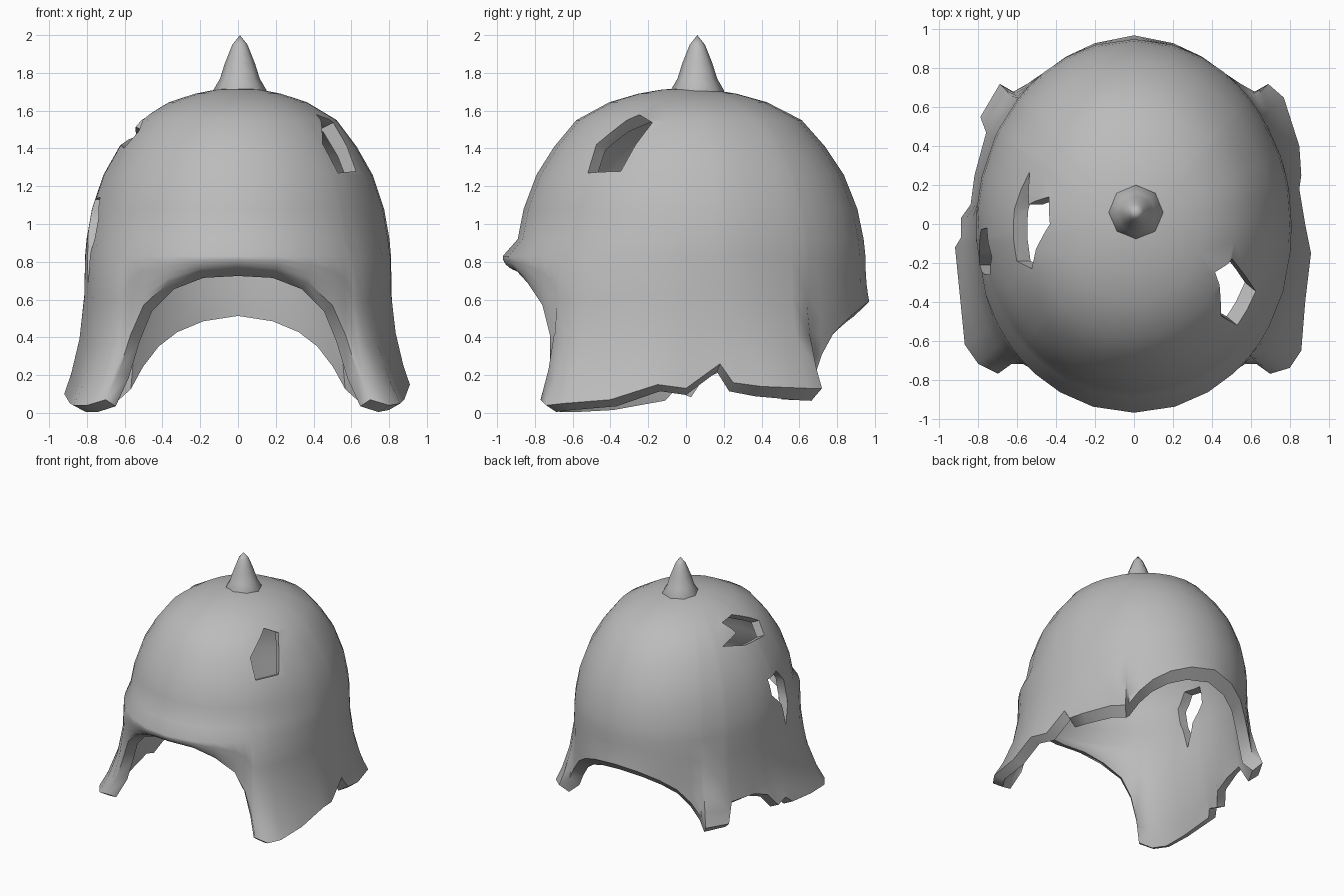
import bpy, bmesh, math
from mathutils import Vector

cube = bpy.data.objects.get("Cube")
if cube:
    bpy.data.objects.remove(cube, do_unlink=True)

steel = bpy.data.materials.new("grey_steel")
steel.use_nodes = True
grey = (0.5, 0.5, 0.5, 1)
steel.diffuse_color = grey
steel.node_tree.nodes["Principled BSDF"].inputs["Base Color"].default_value = grey


def make_object(name, bm):
    """Turn a bmesh into a linked object with consistent normals."""
    bmesh.ops.recalc_face_normals(bm, faces=bm.faces)
    mesh = bpy.data.meshes.new(name)
    bm.to_mesh(mesh)
    bm.free()
    mesh.materials.append(steel)
    obj = bpy.data.objects.new(name, mesh)
    bpy.context.collection.objects.link(obj)
    return obj


def bridge(bm, upper, lower):
    """Join two closed rings of vertices with quads."""
    for i in range(len(upper)):
        j = (i + 1) % len(upper)
        bm.faces.new((upper[i], upper[j], lower[j], lower[i]))


def fan(bm, tip, ring):
    """Close a ring with triangles to one vertex."""
    for i in range(len(ring)):
        bm.faces.new((tip, ring[i], ring[(i + 1) % len(ring)]))


def mirror(points):
    return [(-x, y, z) for x, y, z in reversed(points)]


# Lower rim: brow arch, ragged left side, neck arch, ragged right side
brow = [(.2, -.89, .75), (.37, -.84, .69), (.5, -.76, .57), (.57, -.72, .41),
        (.63, -.72, .22), (.7, -.77, .07)]
left_side = [(.8, -.74, .04), (.86, -.65, .05), (.88, -.4, .07), (.91, -.15, .15),
             (.88, 0, .13), (.85, .18, .26), (.86, .25, .16), (.85, .4, .14),
             (.77, .65, .13)]
neck = [(.69, .72, .13), (.62, .68, .19), (.55, .72, .31), (.46, .78, .42),
        (.35, .86, .5), (.2, .93, .56)]
right_side = [(-.79, .55, .13), (-.76, .47, .28), (-.82, .25, .28), (-.84, .1, .22),
              (-.89, .03, .12), (-.89, -.07, .15), (-.92, -.12, .1),
              (-.89, -.42, .05), (-.87, -.62, .04), (-.8, -.72, .04)]
rim = ([(0, -.92, .76)] + brow + left_side + neck + [(0, .97, .59)]
       + mirror(neck) + right_side + mirror(brow))

# Dome profile: share of full radius, height
crown = [(.14, 1.712), (.28, 1.69), (.45, 1.645), (.645, 1.55), (.775, 1.41),
         (.88, 1.26), (.955, 1.08), (.99, .92), (1, .83)]
THICK = .078


def dome_radius(x, y):
    """Oval plan, slightly longer at the back."""
    d = math.hypot(x, y)
    depth = .95 if y > 0 else .9
    return 1 / math.hypot(x / d / .81, y / d / depth)


def shell_rings(inset):
    """Rings from crown to rim, moved inwards by inset."""
    rings = []
    for share, height in crown:
        ring = []
        for x, y, z in rim:
            d = math.hypot(x, y)
            r = dome_radius(x, y) * share
            if share == 1:
                r += .07 * max(0, -y / d) ** 1.5
            r *= 1 - inset / dome_radius(x, y)
            ring.append(Vector((x / d * r, y / d * r, height - inset * (1 - share ** 4))))
        rings.append(ring)
    edge = rings[-1]
    for t in (.3, .6, .85, 1):
        ring = []
        for start, (x, y, z) in zip(edge, rim):
            k = 1 - inset / math.hypot(x, y)
            drop = inset * (.45 + .55 * max(0, y))
            end = Vector((x * k, y * k, max(0, z - drop)))
            point = start.lerp(end, t ** 2.5)
            point.z = start.z + (end.z - start.z) * t
            ring.append(point)
        rings.append(ring)
    return rings


# Helmet shell: outer skin, inner skin and rim band
bm = bmesh.new()
skirts = []
for inset in (0, THICK):
    rings = [[bm.verts.new(p) for p in ring] for ring in shell_rings(inset)]
    fan(bm, bm.verts.new((0, 0, 1.72 - inset)), rings[0])
    for upper, lower in zip(rings, rings[1:]):
        bridge(bm, upper, lower)
    skirts.append(rings[-1])
bridge(bm, *skirts)
helmet = make_object("helmet_shell", bm)


# Battle damage: outlines pushed through the shell
def cut_hole(points, direction):
    push = Vector(direction).normalized() * .2
    bm = bmesh.new()
    outer = [bm.verts.new(Vector(p) + push) for p in points]
    inner = [bm.verts.new(Vector(p) - push) for p in points]
    bridge(bm, outer, inner)
    bm.faces.new(outer)
    bm.faces.new(inner)
    cutter = make_object("hole_cutter", bm)
    cutter.hide_render = True
    mod = helmet.modifiers.new("hole", "BOOLEAN")
    mod.operation = "DIFFERENCE"
    mod.solver = "EXACT"
    mod.object = cutter
    bpy.context.view_layer.objects.active = helmet
    bpy.ops.object.modifier_apply(modifier=mod.name)
    bpy.data.objects.remove(cutter, do_unlink=True)


front_gash = [(.42, -.25, 1.58), (.53, -.2, 1.55), (.63, -.35, 1.28),
              (.53, -.52, 1.27), (.445, -.47, 1.42)]
cut_hole(front_gash, (.6, -.5, .3))

top_gash = [(-.56, .27), (-.53, .1), (-.45, .14), (-.44, 0), (-.54, -.23),
            (-.62, -.19), (-.61, .08)]
cut_hole([(x, y, 1.41 + (x + .62) * 1.1) for x, y in top_gash], (-.6, 0, .3))

side_gash = [(-.02, 1.13), (-.17, 1.14), (-.26, 1.03), (-.26, .9), (-.21, .68),
             (-.15, .88), (-.03, 1)]
cut_hole([(-.79, y, z) for y, z in side_gash], (-1, 0, 0))

# Crown spike: eight-sided flared cone
bm = bmesh.new()
sides = 8
rings = []
for r, z in [(.04, 1.95), (.06, 1.9), (.08, 1.85), (.105, 1.77), (.14, 1.71), (.14, 1.67)]:
    rings.append([bm.verts.new((.01 + r * math.cos(a), .06 + r * math.sin(a), z))
                  for a in (math.tau * i / sides for i in range(sides))])
fan(bm, bm.verts.new((.01, .06, 2)), rings[0])
for upper, lower in zip(rings, rings[1:]):
    bridge(bm, upper, lower)
bm.faces.new(rings[-1])
spike = make_object("crown_spike", bm)

# Smooth surfaces with crisp rim and hole edges
for obj in (helmet, spike):
    bpy.ops.object.select_all(action="DESELECT")
    obj.select_set(True)
    bpy.context.view_layer.objects.active = obj
    bpy.ops.object.shade_smooth_by_angle(angle=math.radians(52))
